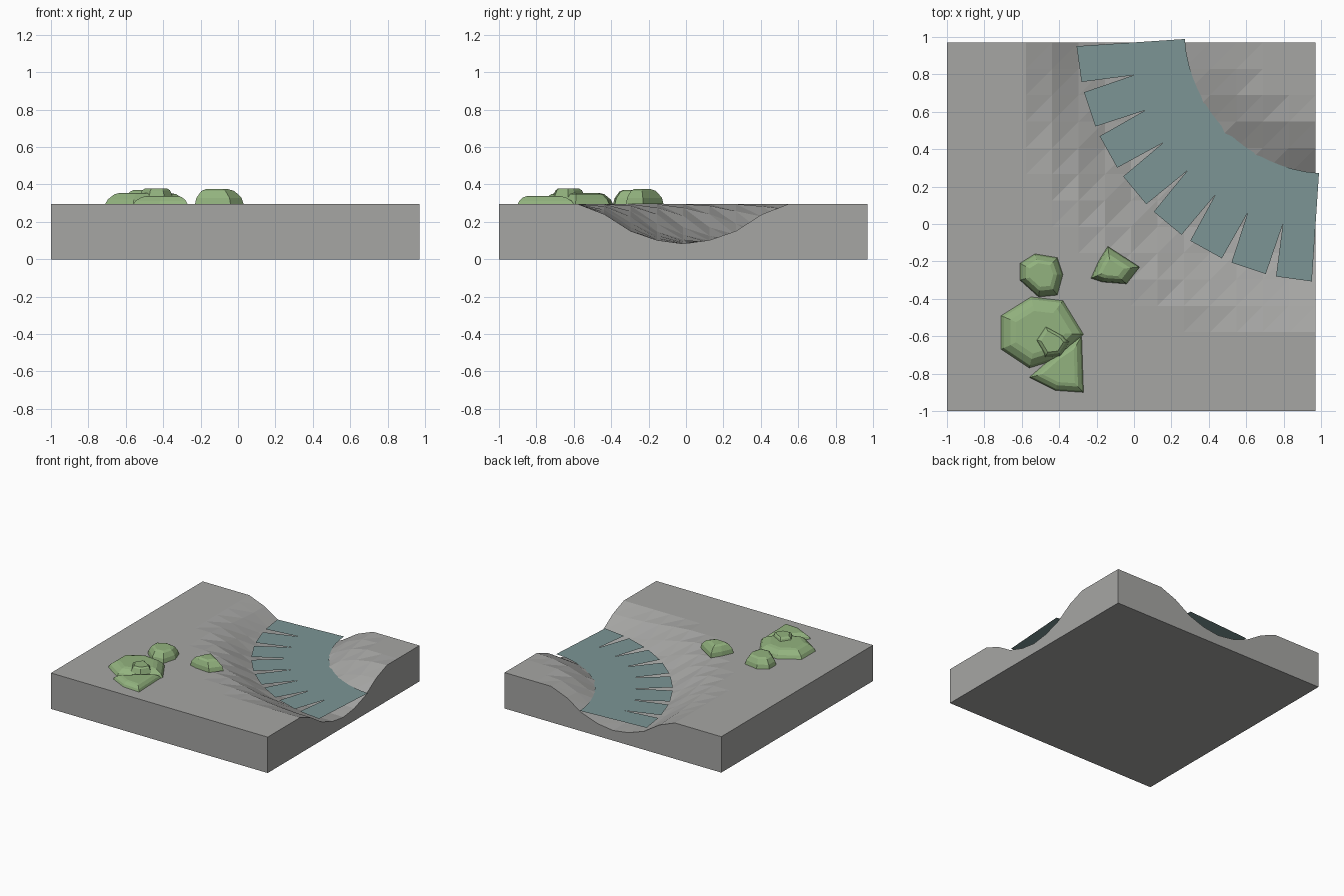
import bpy, bmesh, math
from mathutils import Vector

cube = bpy.data.objects.get("Cube")
if cube:
    bpy.data.objects.remove(cube, do_unlink=True)

TOP = 0.295      # height of the flat ground
EDGE = 0.97      # far side of the tile
WATER = 0.175    # water level


def material(name, r, g, b):
    mat = bpy.data.materials.new(name)
    mat.use_nodes = True
    mat.diffuse_color = (r, g, b, 1)
    mat.node_tree.nodes["Principled BSDF"].inputs["Base Color"].default_value = (r, g, b, 1)
    return mat


def add_object(name, bm, mat):
    mesh = bpy.data.meshes.new(name)
    bm.to_mesh(mesh)
    bm.free()
    mesh.materials.append(mat)
    obj = bpy.data.objects.new(name, mesh)
    bpy.context.collection.objects.link(obj)
    return obj


stone = material("stone grey", 0.38, 0.38, 0.37)
teal = material("water teal", 0.20, 0.30, 0.30)
green = material("bush green", 0.29, 0.45, 0.21)


# Ground tile: coarse triangle grid with a river bed curving round one corner
def bed_height(x, y):
    offset = abs(math.hypot(EDGE - x, EDGE - y) - 0.985)
    profile = [0.083, 0.102, 0.15, 0.24, TOP, TOP]
    step = min(offset / 0.14, 4)
    k = int(step)
    return profile[k] + (profile[k + 1] - profile[k]) * (step - k)


def build_ground():
    bm = bmesh.new()
    n = 14
    ticks = [-1 + (EDGE + 1) * i / n for i in range(n + 1)]
    grid = [[bm.verts.new((x, y, bed_height(x, y))) for y in ticks] for x in ticks]
    for i in range(n):
        for j in range(n):
            a, b = grid[i][j], grid[i + 1][j]
            c, d = grid[i + 1][j + 1], grid[i][j + 1]
            bm.faces.new((a, b, c))
            bm.faces.new((a, c, d))
    # Side walls and underside
    rim = [e for e in bm.edges if e.is_boundary]
    walls = bmesh.ops.extrude_edge_only(bm, edges=rim)["geom"]
    for v in walls:
        if isinstance(v, bmesh.types.BMVert):
            v.co.z = 0
    bmesh.ops.holes_fill(bm, edges=[e for e in bm.edges if e.is_boundary], sides=0)
    bmesh.ops.recalc_face_normals(bm, faces=bm.faces[:])
    add_object("ground_tile", bm, stone)


# Water: flat curved sheet with teeth cut along the outer bank
def build_water():
    teeth, pitch, width, start = 8, 10.6, 8.2, 183.8
    span = pitch * (teeth - 1) + width

    def polar(radius, degrees):
        a = math.radians(degrees)
        return (1.04 + radius * math.cos(a), 1.04 + radius * math.sin(a), WATER)

    outline = []
    for i in range(teeth):
        angle = start + i * pitch
        outline += [polar(1.35, angle), polar(1.35, angle + width)]
        if i < teeth - 1:
            outline.append(polar(1.07, angle + (width + pitch) / 2))
    arc = 16
    outline += [polar(0.77, start + span * (1 - i / arc)) for i in range(arc + 1)]
    bm = bmesh.new()
    face = bm.faces.new([bm.verts.new(p) for p in outline])
    face.normal_update()
    if face.normal.z < 0:
        face.normal_flip()
    bmesh.ops.triangulate(bm, faces=[face])
    add_object("river_water", bm, teal)


# Bushes: faceted mounds whose outline shrinks towards a flat crown
def build_bush(name, height, crown, outline):
    bm = bmesh.new()
    points = [Vector(p) for p in outline]
    centre = sum(points, Vector((0, 0))) / len(points)
    rings = []
    for scale, level in ((1, 0), (0.93, 0.42), (0.5 + crown / 2 - 0.05, 0.88), (crown, 1)):
        ring = [centre + (p - centre) * scale for p in points]
        rings.append([bm.verts.new((p.x, p.y, TOP + height * level)) for p in ring])
    for low, high in zip(rings, rings[1:]):
        for i in range(len(points)):
            j = (i + 1) % len(points)
            bm.faces.new((low[i], low[j], high[j], high[i]))
    bm.faces.new(rings[-1])
    bm.faces.new(rings[0])
    bmesh.ops.recalc_face_normals(bm, faces=bm.faces[:])
    add_object(name, bm, green)


build_ground()
build_water()
build_bush("bush_back", 0.075, 0.55, [
    (-.61, -.21), (-.53, -.16), (-.41, -.18), (-.38, -.27), (-.41, -.38), (-.51, -.39), (-.61, -.3)])
build_bush("bush_by_river", 0.08, 0.45, [
    (-.23, -.29), (-.19, -.2), (-.14, -.12), (.03, -.23), (-.04, -.32), (-.17, -.31)])
build_bush("bush_large", 0.06, 0.6, [
    (-.71, -.49), (-.55, -.39), (-.38, -.41), (-.27, -.59), (-.4, -.72), (-.56, -.77), (-.71, -.67)])
build_bush("bush_front", 0.042, 0.6, [
    (-.56, -.82), (-.42, -.89), (-.27, -.9), (-.28, -.6), (-.4, -.68)])
build_bush("bush_small_top", 0.083, 0.6, [
    (-.54, -.62), (-.48, -.53), (-.37, -.59), (-.34, -.63), (-.39, -.71), (-.48, -.72)])
